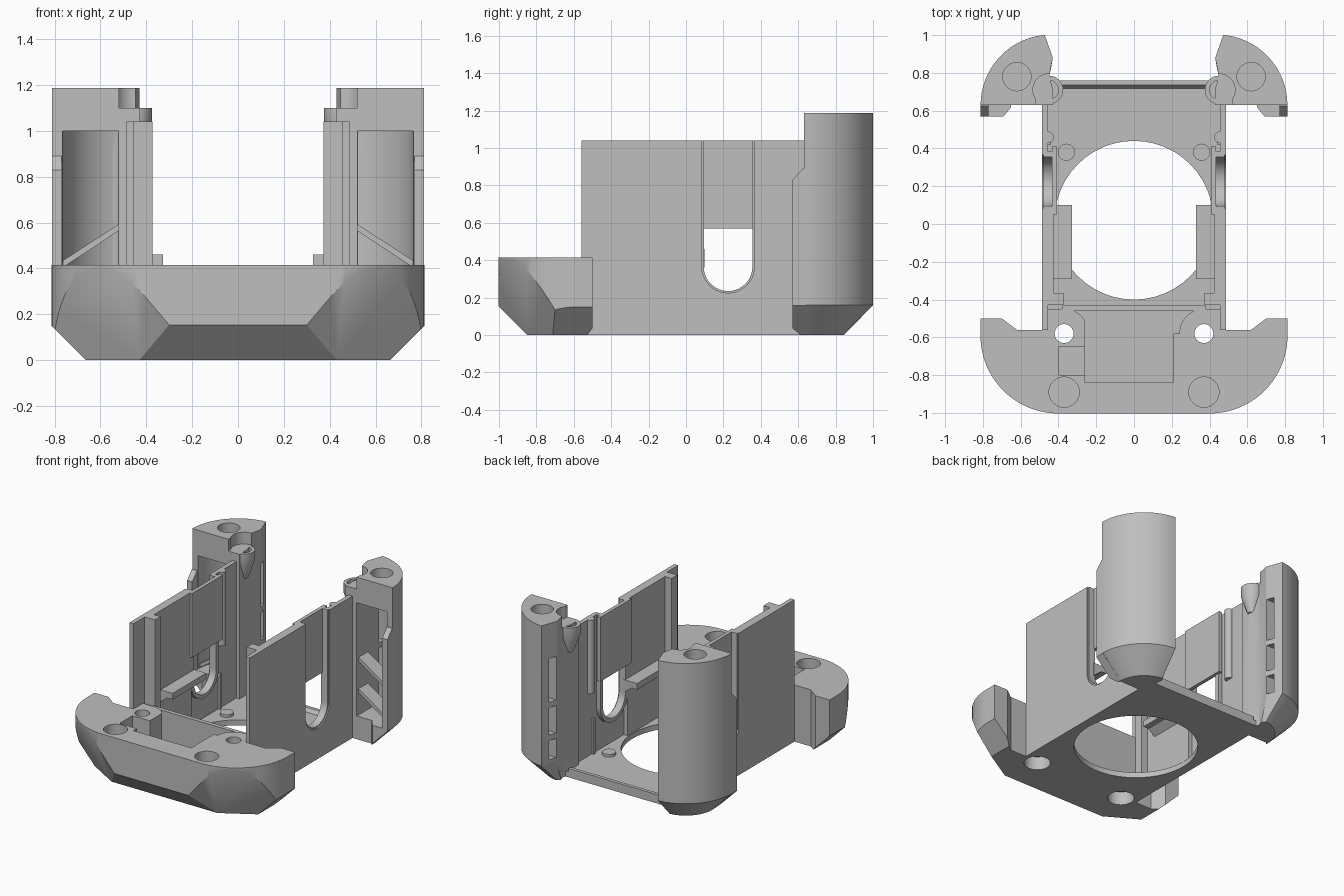
import bpy, bmesh
from math import cos, sin, radians
from mathutils import Vector

cube = bpy.data.objects.get("Cube")
if cube:
    bpy.data.objects.remove(cube, do_unlink=True)

grey = bpy.data.materials.new("matte_grey")
grey.use_nodes = True
grey.diffuse_color = (0.52, 0.52, 0.52, 1)
grey.node_tree.nodes["Principled BSDF"].inputs["Base Color"].default_value = (0.52, 0.52, 0.52, 1)


def arc(cx, cy, r, a0, a1, n=20):
    steps = [radians(a0 + (a1 - a0) * i / n) for i in range(n + 1)]
    return [(cx + r * cos(a), cy + r * sin(a)) for a in steps]


def loft(name, rings, axis="z"):
    """Solid through (outline, level) rings; axis x takes outlines in y and z."""
    bm = bmesh.new()
    loops = []
    for pts, level in rings:
        place = (lambda p: (p[0], p[1], level)) if axis == "z" else (
            (lambda p: (level, p[0], p[1])) if axis == "x" else (lambda p: (p[0], level, p[1])))
        loops.append([bm.verts.new(place(p)) for p in pts])
    bm.faces.new(loops[0])
    bm.faces.new(loops[-1])
    for low, high in zip(loops, loops[1:]):
        for i in range(len(low)):
            j = (i + 1) % len(low)
            bm.faces.new((low[i], low[j], high[j], high[i]))
    bmesh.ops.recalc_face_normals(bm, faces=bm.faces)
    mesh = bpy.data.meshes.new(name)
    bm.to_mesh(mesh)
    bm.free()
    mesh.materials.append(grey)
    obj = bpy.data.objects.new(name, mesh)
    bpy.context.collection.objects.link(obj)
    return obj


def prism(name, pts, lo, hi, axis="z"):
    return loft(name, [(pts, lo), (pts, hi)], axis)


def box(name, x0, x1, y0, y1, z0, z1):
    return prism(name, [(x0, y0), (x1, y0), (x1, y1), (x0, y1)], z0, z1)


def rod(name, x, y, r, z0, z1):
    return prism(name, arc(x, y, r, 0, 352.5, 47), z0, z1)


def apply(obj, mod):
    bpy.context.view_layer.objects.active = obj
    bpy.ops.object.modifier_apply(modifier=mod.name)


def combine(obj, *others, operation="DIFFERENCE"):
    for other in others:
        mod = obj.modifiers.new("combine", "BOOLEAN")
        mod.operation, mod.solver, mod.object = operation, "EXACT", other
        apply(obj, mod)
        bpy.data.objects.remove(other, do_unlink=True)


def slice_off(obj, point, normal):
    bm = bmesh.new()
    bm.from_mesh(obj.data)
    geom = bm.verts[:] + bm.edges[:] + bm.faces[:]
    bmesh.ops.bisect_plane(bm, geom=geom, plane_co=point, plane_no=Vector(normal).normalized(),
                           clear_outer=True)
    bmesh.ops.holes_fill(bm, edges=[e for e in bm.edges if e.is_boundary], sides=0)
    bmesh.ops.recalc_face_normals(bm, faces=bm.faces)
    bm.to_mesh(obj.data)
    bm.free()


def mirror(obj):
    apply(obj, obj.modifiers.new("mirror", "MIRROR"))


# Floor plate with the large round opening and rear lip
floor = box("floor_plate", -0.475, 0.475, -0.6, 0.76, 0, 0.04)
combine(floor, rod("opening", 0, 0.02, 0.42, -0.1, 0.2))
for s in (-1, 1):
    combine(floor, rod("floor_hole", s * 0.37, -0.58, 0.09, -0.1, 0.2))
prism("rear_lip", [(0.71, 0.03), (0.76, 0.03), (0.76, 0.065), (0.735, 0.065)], -0.42, 0.42, "x")

# Front bumper with rounded corners and rear screw bosses
half = (arc(0.4, -0.59, 0.413, -90, 0)
        + [(0.813, -0.5), (0.7, -0.5), (0.62, -0.56), (0.47, -0.56), (0.47, -0.45)]
        + arc(0.37, -0.58, 0.13, 90, 180, 12))
bumper = prism("front_bumper", half + [(-x, y) for x, y in reversed(half)], 0, 0.415)
slice_off(bumper, (0, -0.85, 0), (0, -1, -1))
for s in (-1, 1):
    slice_off(bumper, (s * 0.663, 0, 0), (s, 0, -1))
    slice_off(bumper, (s * 0.43, -0.85, 0), (s * 0.59, -1, -0.5))
    combine(bumper, rod("blind_hole", s * 0.37, -0.89, 0.08, 0.3, 0.6),
            rod("through_hole", s * 0.37, -0.58, 0.05, -0.1, 0.6),
            rod("counterbore", s * 0.37, -0.58, 0.09, -0.1, 0.1))
combine(bumper, box("tray", -0.26, 0.21, -0.84, -0.4, 0.04, 0.6),
        box("side_pocket", -0.4, -0.25, -0.8, -0.65, 0.2, 0.6))
box("tray_rear_wall", -0.38, 0.38, -0.46, -0.43, 0.02, 0.41)

# Thin side walls with inward-set, round-bottomed channels
wall = box("side_wall", 0.455, 0.487, -0.56, 0.64, 0, 1.04)
frame = arc(0.225, 0.365, 0.16, 180, 360) + [(0.385, 1.04), (0.065, 1.04)]
combine(wall, prism("channel", frame, 0.425, 0.487, "x"), operation="UNION")
for x0, r in ((0.3, 0.13), (0.478, 0.14)):
    slot = arc(0.225, 0.365, r, 180, 360) + [(0.225 + r, 1.2), (0.225 - r, 1.2)]
    combine(wall, prism("slot", slot, x0, 0.6, "x"))
mirror(wall)

# Inner channel covers, guide posts, liners, ledges and floor studs
mirror(box("channel_cover", 0.408, 0.435, 0.05, 0.41, 0.57, 1.04))
mirror(box("guide_post", 0.372, 0.43, -0.43, -0.365, 0.03, 1.04))
mirror(box("inner_liner", 0.425, 0.46, -0.43, 0.07, 0.03, 1.04))
mirror(rod("round_column", 0.455, 0.46, 0.03, 0.5, 1.04))
mirror(prism("ledge", [(0.44, 0.36), (0.37, 0.415), (0.327, 0.415), (0.327, 0.46), (0.44, 0.46)],
             -0.29, 0.1, "y"))
mirror(rod("floor_stud", 0.358, 0.38, 0.045, 0.03, 0.06))
mirror(box("thin_rib", 0.44, 0.46, 0.42, 0.44, 0.03, 0.3))

# Rear corner towers with tapered feet
inner = [(0.43, 0.88), (0.45, 0.78), (0.43, 0.72), (0.43, 0.63)]
body = arc(0.44, 0.63, 0.372, 0, 85) + inner
foot = arc(0.44, 0.63, 0.215, 0, 85) + [(0.44, 0.82)] + inner[1:]
tower = loft("rear_tower", [(foot, 0), (body, 0.16), (body, 1.187)])
cavity = arc(0.44, 0.63, 0.325, 0, 75) + [(0.52, 0.5), (0.76, 0.5)]
combine(tower, prism("cavity", cavity, 0.17, 1.0),
        rod("screw_hole", 0.62, 0.78, 0.075, 1.05, 1.3),
        rod("boss_clearance", 0.45, 0.71, 0.085, 1.1, 1.3),
        box("corner_clearance", 0.3, 0.45, 0.55, 0.71, 1.1, 1.3),
        box("front_clearance", 0.3, 0.52, 0.55, 0.68, 1.1, 1.3))
for z0, z1 in ((0.19, 0.33), (0.37, 0.57), (0.61, 0.93)):
    combine(tower, box("window", 0.35, 0.545, 0.885, 0.94, z0, z1))
mirror(tower)

# Tower front flanges, diagonal ribs and top screw bosses
flange = prism("tower_flange", [(0.57, 0), (0.64, 0), (0.64, 0.89), (0.625, 0.89), (0.57, 0.83)],
               0.77, 0.812, "x")
foot_lip = prism("tower_foot_lip", [(0.65, 0.64), (0.65, 0.62), (0.69, 0.57), (0.812, 0.57), (0.812, 0.64)],
                 0, 0.17)
for part in (flange, foot_lip):
    slice_off(part, (0.655, 0, 0), (1, 0, -1))
    mirror(part)
for z in (0.2, 0.43):
    mirror(prism("diagonal_rib", [(0.51, z + 0.14), (0.77, z - 0.03), (0.77, z), (0.51, z + 0.17)],
                 0.65, 0.76, "y"))
boss = loft("top_boss", [(arc(0.45, 0.71, r, 0, 352.5, 47), z)
                         for r, z in ((0.03, 0.9), (0.075, 1.03), (0.075, 1.1))])
combine(boss, rod("boss_hole", 0.45, 0.71, 0.05, 1.06, 1.2))
mirror(boss)

# Smooth the curved surfaces and keep the edges sharp
bpy.ops.object.select_all(action="DESELECT")
for obj in bpy.context.scene.objects:
    if obj.type == "MESH":
        obj.select_set(True)
        bpy.context.view_layer.objects.active = obj
bpy.ops.object.shade_smooth_by_angle()
